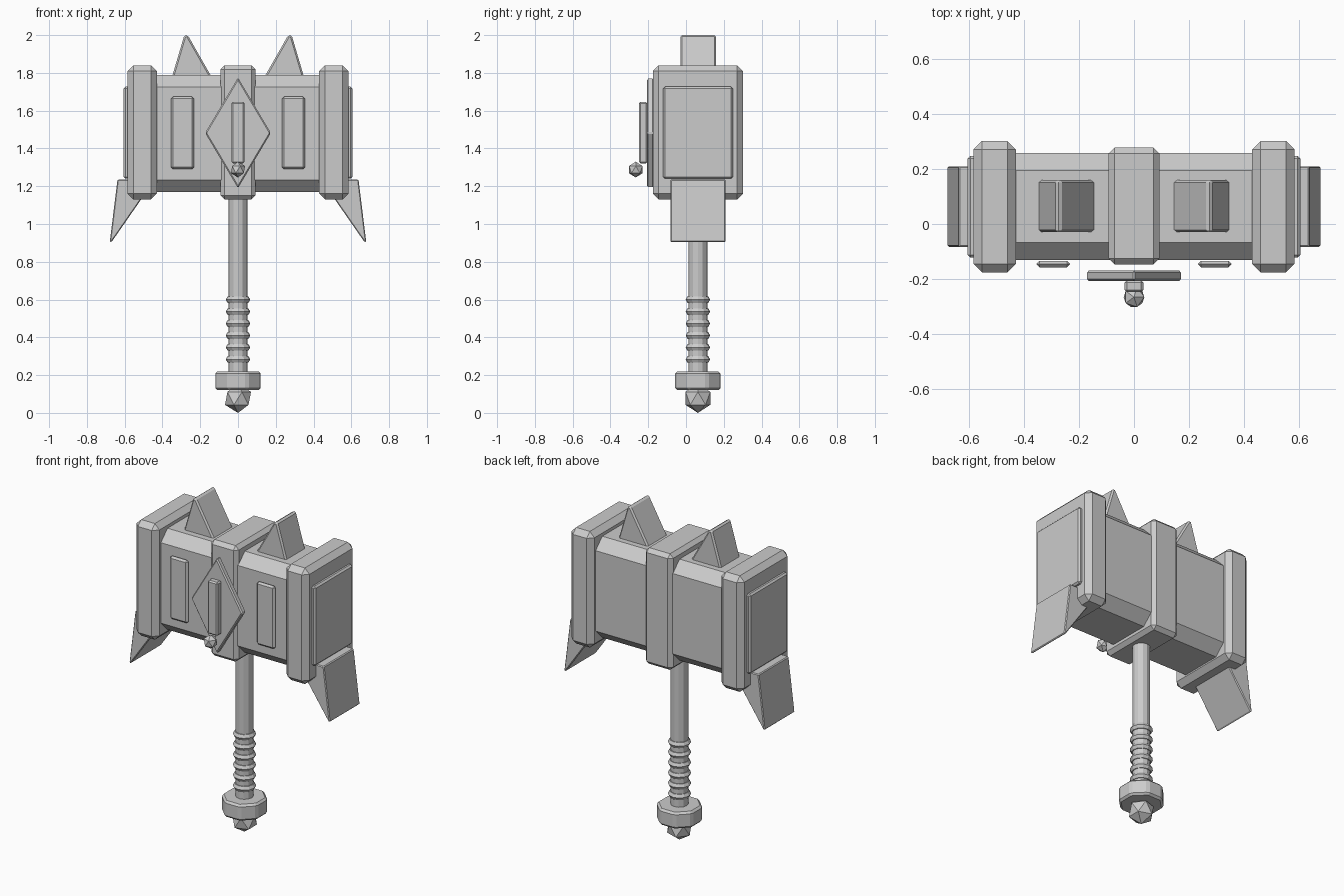
import bpy, bmesh, math
from mathutils import Matrix, Vector

if "Cube" in bpy.data.objects:
    bpy.data.objects.remove(bpy.data.objects["Cube"])

CY = 0.063  # y of the hammer's axis


def finish(name, bm, bevel=0):
    bmesh.ops.recalc_face_normals(bm, faces=bm.faces)
    if bevel:
        bmesh.ops.bevel(bm, geom=[e for e in bm.edges if e.calc_face_angle(0) > 0.3],
                        offset=bevel, segments=1, affect='EDGES', clamp_overlap=True)
    me = bpy.data.meshes.new(name)
    bm.to_mesh(me)
    bm.free()
    ob = bpy.data.objects.new(name, me)
    bpy.context.collection.objects.link(ob)
    return ob


def box(name, x, y, z, bevel=0):
    bm = bmesh.new()
    bmesh.ops.create_cube(bm, size=1)
    for v in bm.verts:
        v.co = Vector([(r[0] + r[1]) / 2 + c * (r[1] - r[0]) for c, r in zip(v.co, (x, y, z))])
    return finish(name, bm, bevel)


def prism(name, pts, y, bevel=0):
    """Extrude an (x, z) outline along y."""
    bm = bmesh.new()
    f = bm.faces.new([bm.verts.new((px, y[0], pz)) for px, pz in pts])
    ext = bmesh.ops.extrude_face_region(bm, geom=[f])['geom']
    for v in ext:
        if isinstance(v, bmesh.types.BMVert):
            v.co.y = y[1]
    return finish(name, bm, bevel)


def cylinder(name, r, z, sides, turn=0, bevel=0):
    bm = bmesh.new()
    m = Matrix.Translation((0, CY, (z[0] + z[1]) / 2)) @ Matrix.Rotation(turn, 4, 'Z')
    bmesh.ops.create_cone(bm, cap_ends=True, segments=sides, radius1=r, radius2=r,
                          depth=z[1] - z[0], matrix=m)
    return finish(name, bm, bevel)


def gem(name, r, loc):
    bm = bmesh.new()
    bmesh.ops.create_icosphere(bm, subdivisions=1, radius=r, matrix=Matrix.Translation(loc))
    return finish(name, bm)


# Head block: only the four long edges are chamfered
bm = bmesh.new()
bmesh.ops.create_cube(bm, size=1, matrix=Matrix.Translation((0, 0.064, 1.48))
                      @ Matrix.Diagonal((1.15, 0.39, 0.62, 1)))
long_edges = [e for e in bm.edges if abs(e.verts[0].co.x - e.verts[1].co.x) > 0.5]
bmesh.ops.bevel(bm, geom=long_edges, offset=0.064, segments=1, affect='EDGES')
finish("head_block", bm)
box("center_band", (-0.093, 0.093), (-0.147, 0.278), (1.13, 1.84), 0.022)

# Mirrored head parts
for s, side in ((-1, "left"), (1, "right")):
    def mx(a, b):
        return tuple(sorted((s * a, s * b)))
    box("end_band_" + side, mx(0.43, 0.585), (-0.176, 0.302), (1.13, 1.84), 0.031)
    box("striking_plate_" + side, mx(0.56, 0.606), (-0.122, 0.248), (1.24, 1.727), 0.01)
    box("front_panel_" + side, mx(0.233, 0.355), (-0.158, -0.134), (1.29, 1.675), 0.011)
    prism("top_spike_" + side, [(s * x, z) for x, z in
          ((0.135, 1.77), (0.352, 1.77), (0.284, 2.0), (0.266, 2.0))], (-0.03, 0.16), 0.012)
    prism("lower_spike_" + side, [(s * x, z) for x, z in
          ((0.44, 1.235), (0.638, 1.235), (0.679, 0.905), (0.669, 0.905))], (-0.083, 0.21), 0.013)

# Front emblem
prism("diamond_plate", [(-0.174, 1.482), (0, 1.19), (0.174, 1.482), (0, 1.775)],
      (-0.207, -0.17), 0.007)
box("emblem_bar", (-0.034, 0.034), (-0.248, -0.205), (1.32, 1.647), 0.008)
gem("emblem_stud", 0.042, (0, -0.266, 1.288))

# Handle, grip rings and pommel
cylinder("handle", 0.05, (0.2, 1.2), 12)
for i in range(6):
    bpy.ops.mesh.primitive_torus_add(major_segments=12, minor_segments=6, major_radius=0.045,
                                     minor_radius=0.02, location=(0, CY, 0.283 + i * 0.0634))
    bpy.context.object.name = f"grip_ring_{i + 1}"
cylinder("pommel_collar", 0.13, (0.12, 0.22), 8, math.pi / 8, 0.012)
gem("pommel_tip", 0.077, (0, CY, 0.077))
